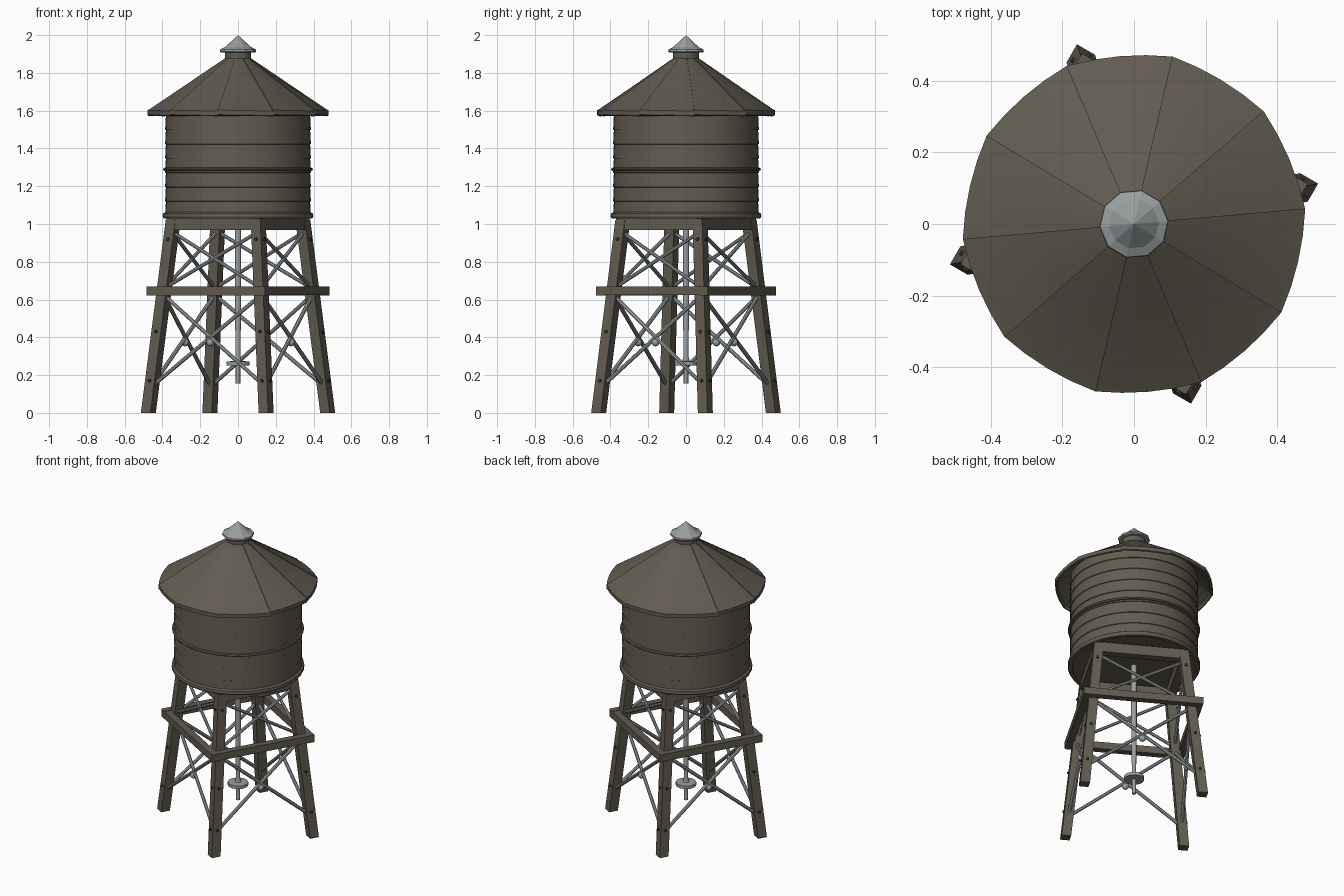
import bpy, bmesh, math
from mathutils import Vector, Matrix

if "Cube" in bpy.data.objects:
    bpy.data.objects.remove(bpy.data.objects["Cube"])

def material(name, col):
    m = bpy.data.materials.new(name)
    m.diffuse_color = (*col, 1)
    m.use_nodes = True
    m.node_tree.nodes["Principled BSDF"].inputs["Base Color"].default_value = m.diffuse_color
    return m

BROWN = material("weathered_brown", (0.122, 0.106, 0.080))
GREY = material("galvanised_grey", (0.32, 0.345, 0.345))
DARK = material("dark_bolt", (0.045, 0.042, 0.037))
TURN = Matrix.Rotation(math.radians(-30), 4, 'Z')   # the stand is turned under the tank

def finish(name, bm, mat, turn=False, smooth=None):
    bmesh.ops.recalc_face_normals(bm, faces=bm.faces)
    if turn:
        bm.transform(TURN)
    me = bpy.data.meshes.new(name)
    bm.to_mesh(me)
    bm.free()
    me.materials.append(mat)
    ob = bpy.data.objects.new(name, me)
    bpy.context.collection.objects.link(ob)
    if smooth:
        bpy.ops.object.select_all(action='DESELECT')
        ob.select_set(True)
        bpy.context.view_layer.objects.active = ob
        bpy.ops.object.shade_smooth_by_angle(angle=math.radians(smooth))
    return ob

def lathe(name, profile, segs, mat, smooth=None, closed=False, phase=0.0):
    """Spin an (r, z) profile; r = 0 ends become points."""
    bm = bmesh.new()
    rings = []
    for r, z in profile:
        if r == 0:
            rings.append([bm.verts.new((0, 0, z))] * segs)
        else:
            rings.append([bm.verts.new((r * math.cos(phase + 2 * math.pi * i / segs),
                                        r * math.sin(phase + 2 * math.pi * i / segs), z))
                          for i in range(segs)])
    pairs = list(zip(rings, rings[1:]))
    if closed:
        pairs.append((rings[-1], rings[0]))
    for a, b in pairs:
        for i in range(segs):
            j = (i + 1) % segs
            bm.faces.new(list(dict.fromkeys((a[i], a[j], b[j], b[i]))))
    return finish(name, bm, mat, smooth=smooth)

def prism(bm, c0, c1, w, d):
    """Four-sided post between two horizontal rectangles."""
    corners = [(-w, -d), (w, -d), (w, d), (-w, d)]
    a = [bm.verts.new((c0[0] + x, c0[1] + y, c0[2])) for x, y in corners]
    b = [bm.verts.new((c1[0] + x, c1[1] + y, c1[2])) for x, y in corners]
    bm.faces.new(a)
    bm.faces.new(b)
    for i in range(4):
        j = (i + 1) % 4
        bm.faces.new((a[i], a[j], b[j], b[i]))

def rod(bm, p, q, r, segs=8):
    p, q = Vector(p), Vector(q)
    d = q - p
    mat = Matrix.Translation((p + q) / 2) @ d.to_track_quat('Z', 'Y').to_matrix().to_4x4()
    bmesh.ops.create_cone(bm, cap_ends=True, segments=segs, radius1=r, radius2=r,
                          depth=d.length, matrix=mat)

def leg_at(su, sv, z):
    return Vector((su * (0.36 - 0.098 * z), sv * (0.326 - 0.088 * z), z))

# Legs with bolts
SIGNS = [(1, 1), (-1, 1), (-1, -1), (1, -1)]
bolts = bmesh.new()
for k, (su, sv) in enumerate(SIGNS):
    bm = bmesh.new()
    prism(bm, leg_at(su, sv, 0), leg_at(su, sv, 1.02), 0.029, 0.029)
    finish(f"leg_{k + 1}", bm, BROWN, turn=True)
    for z in (0.17, 0.43, 0.92):
        c = leg_at(su, sv, z)
        rod(bolts, c, c + Vector((su * 0.038, 0, 0)), 0.009, 6)
        rod(bolts, c, c + Vector((0, sv * 0.038, 0)), 0.009, 6)
finish("leg_bolts", bolts, DARK, turn=True)

# Girt beams around the outside, and the top frame
for s in (-1, 1):
    side = "a" if s < 0 else "b"
    bm = bmesh.new()
    prism(bm, (0, s * 0.318, 0.622), (0, s * 0.318, 0.668), 0.362, 0.022)
    finish(f"long_girt_{side}", bm, BROWN, turn=True)
    bm = bmesh.new()
    prism(bm, (s * 0.342, 0, 0.624), (s * 0.342, 0, 0.67), 0.022, 0.338)
    finish(f"short_girt_{side}", bm, BROWN, turn=True)
    bm = bmesh.new()
    prism(bm, (0, s * 0.240, 0.968), (0, s * 0.238, 1.035), 0.285, 0.025)
    prism(bm, (s * 0.264, 0, 0.968), (s * 0.262, 0, 1.035), 0.025, 0.262)
    finish(f"top_frame_{side}", bm, BROWN, turn=True)

# Cross bracing on all four sides, two tiers
for k in range(4):
    a, b = SIGNS[k], SIGNS[(k + 1) % 4]
    bm = bmesh.new()
    for z0, z1, r in ((0.14, 0.625, 0.011), (0.66, 0.96, 0.010)):
        rod(bm, leg_at(*a, z0), leg_at(*b, z1), r)
        rod(bm, leg_at(*b, z0), leg_at(*a, z1), r)
    # joint where the lower rods cross
    t = 0.36 / (0.36 + 0.30)
    zc = 0.14 + 0.485 * 0.48
    mid = (leg_at(*a, zc) + leg_at(*b, zc)) / 2
    bmesh.ops.create_icosphere(bm, subdivisions=2, radius=0.021,
                               matrix=Matrix.Translation(mid))
    finish(f"cross_brace_{k + 1}", bm, GREY, turn=True, smooth=40)

# Central pipe with valve disc
lathe("centre_pipe", [(0, 0.155), (0.012, 0.155), (0.012, 0.25), (0.062, 0.252),
                      (0.062, 0.272), (0.02, 0.275), (0.013, 0.30), (0.017, 0.65),
                      (0.017, 1.05), (0, 1.05)], 12, GREY, smooth=35)

# Tank with lapped horizontal boards
prof = [(0, 1.042), (0.384, 1.042)]
rows, z0, z1 = 8, 1.045, 1.65
for i in range(rows):
    prof += [(0.386, z0 + (z1 - z0) * i / rows),
             (0.382, z0 + (z1 - z0) * (i + 1) / rows - 0.002)]
lathe("tank", prof, 40, BROWN, smooth=25)

# Hoops
lathe("bottom_hoop", [(0.372, 1.03), (0.394, 1.03), (0.399, 1.04), (0.397, 1.055),
                      (0.384, 1.064), (0.372, 1.06)], 40, BROWN, smooth=30, closed=True)
lathe("middle_hoop", [(0.378, 1.279), (0.393, 1.283), (0.397, 1.29), (0.393, 1.297),
                      (0.378, 1.301)], 40, BROWN, smooth=30, closed=True)

# Roof: ten panels, each lapping slightly over the next
bm = bmesh.new()
SUB = 4
SECTION = [(0.07, 1.872), (0.27, 1.737), (0.468, 1.604), (0.480, 1.598), (0.480, 1.574),
           (0.470, 1.570), (0.464, 1.588), (0.27, 1.718), (0.07, 1.853)]
for p in range(10):
    cols = []
    for s in range(SUB + 1):
        f = s / SUB
        ang = math.radians(5 + 36 * (p + f))
        flat = 1 - 0.02 * 4 * f * (1 - f)
        lift = 0.005 * (1 - f)
        cols.append([bm.verts.new((r * flat * math.cos(ang), r * flat * math.sin(ang), z + lift))
                     for r, z in SECTION])
    n = len(SECTION)
    for a, b in zip(cols, cols[1:]):
        for i in range(n):
            j = (i + 1) % n
            bm.faces.new((a[i], b[i], b[j], a[j]))
    bm.faces.new(cols[0])
    bm.faces.new(cols[-1])
finish("roof", bm, BROWN, smooth=25)

# Vent neck and metal cap
lathe("vent_neck", [(0.078, 1.84), (0.078, 1.868), (0.07, 1.875), (0.07, 1.92)],
      20, BROWN, smooth=30)
lathe("vent_cap", [(0, 1.908), (0.092, 1.908), (0.097, 1.914), (0.095, 1.924),
                   (0.07, 1.936), (0, 2.0)], 10, GREY, phase=math.radians(5))
